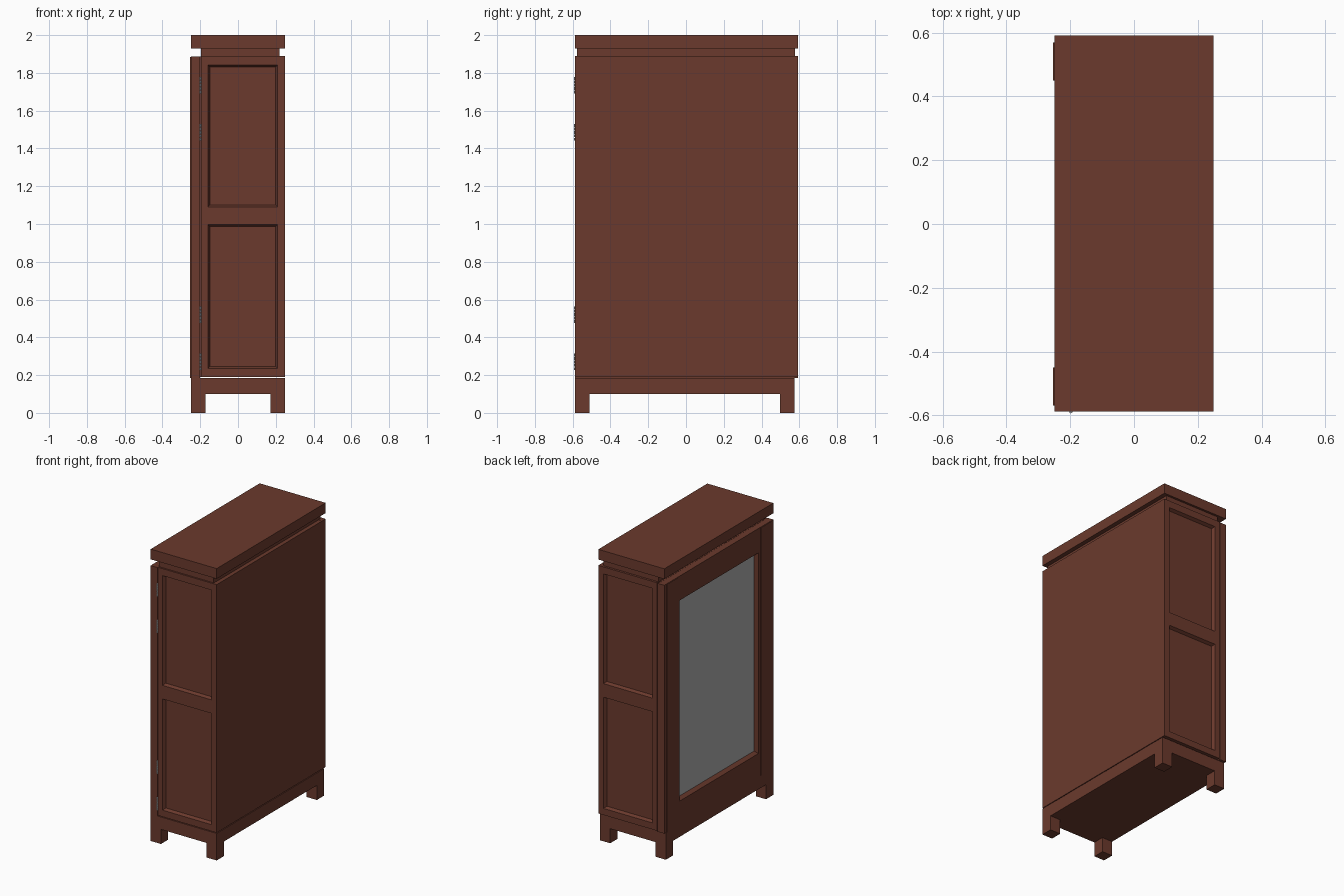
import bpy, bmesh
from mathutils import Vector

if "Cube" in bpy.data.objects:
    bpy.data.objects.remove(bpy.data.objects["Cube"])


def material(name, rgb):
    m = bpy.data.materials.new(name)
    m.diffuse_color = (*rgb, 1)
    m.use_nodes = True
    m.node_tree.nodes["Principled BSDF"].inputs["Base Color"].default_value = m.diffuse_color
    return m


WOOD = material("reddish_brown_wood", (0.147, 0.042, 0.026))
GREY = material("grey_glass_and_metal", (0.41, 0.41, 0.41))


def finish(name, bm, mats):
    bmesh.ops.recalc_face_normals(bm, faces=bm.faces)
    me = bpy.data.meshes.new(name)
    bm.to_mesh(me)
    bm.free()
    for m in mats:
        me.materials.append(m)
    ob = bpy.data.objects.new(name, me)
    bpy.context.collection.objects.link(ob)
    return ob


def box(name, x0, x1, y0, y1, z0, z1, mat=WOOD):
    bm = bmesh.new()
    bmesh.ops.create_cube(bm, size=1)
    for v in bm.verts:
        v.co = ((x0 + x1) / 2 + v.co.x * (x1 - x0),
                (y0 + y1) / 2 + v.co.y * (y1 - y0),
                (z0 + z1) / 2 + v.co.z * (z1 - z0))
    return finish(name, bm, [mat])


def panelled_door(name, place, normal, us, vs, openings, rim, depth, thick, glazed=False):
    """Flat slab whose chosen grid cells are sunk with a bevelled rim."""
    bm = bmesh.new()
    grid = [[bm.verts.new(place(u, v)) for u in us] for v in vs]
    n = Vector(normal)
    sunk = []
    for j in range(len(vs) - 1):
        for i in range(len(us) - 1):
            f = bm.faces.new((grid[j][i], grid[j][i + 1], grid[j + 1][i + 1], grid[j + 1][i]))
            f.normal_update()
            if f.normal.dot(n) < 0:
                f.normal_flip()
            if (i, j) in openings:
                sunk.append(f)
    # slab edges
    rim_edges = [e for e in bm.edges if e.is_boundary]
    ext = bmesh.ops.extrude_edge_only(bm, edges=rim_edges)["geom"]
    for v in ext:
        if isinstance(v, bmesh.types.BMVert):
            v.co -= n * thick
    # bevelled recesses
    bmesh.ops.inset_individual(bm, faces=sunk, thickness=rim, depth=0)
    for f in sunk:
        for v in f.verts:
            v.co -= n * depth
        if glazed:
            f.material_index = 1
    # back of the slab
    bmesh.ops.contextual_create(bm, geom=[e for e in bm.edges if e.is_boundary])
    return finish(name, bm, [WOOD, GREY])


Y0, Y1 = -0.588, 0.592

# base with four feet
box("base_plinth", -0.25, 0.25, Y0, 0.575, 0.10, 0.185)
for xn, xa in (("front", -0.25), ("back", 0.172)):
    for yn, ya in (("left", Y0), ("right", 0.497)):
        box(f"{xn}_{yn}_foot", xa, xa + 0.078, ya, ya + 0.078, 0, 0.10)

# carcass, back board, neck and top slab
box("carcass", -0.205, 0.24, -0.555, 0.56, 0.19, 1.888)
box("back_board", 0.235, 0.25, Y0, Y1, 0.19, 1.89)
box("neck_moulding", -0.195, 0.22, -0.577, 0.577, 1.88, 1.935)
box("top_slab", -0.25, 0.25, Y0, Y1, 1.93, 2.0)

# corner posts with a slightly raised facing board
for n, ya, yb, fa, fb in (("left", Y0, -0.45, -0.57, -0.45), ("right", 0.45, Y1, 0.45, 0.57)):
    box(f"{n}_corner_post", -0.25, -0.2, ya, yb, 0.185, 1.887)
    box(f"{n}_facing_board", -0.254, -0.24, fa, fb, 0.185, 1.885)

# two side doors, each with two sunken panels
us = (-0.196, -0.16, 0.21, 0.25)
vs = (0.19, 0.235, 0.997, 1.09, 1.842, 1.89)
for n, y, s in (("left", Y0, -1), ("right", Y1, 1)):
    panelled_door(f"{n}_side_door", lambda u, v: (u, y, v), (0, s, 0), us, vs,
                  {(1, 1), (1, 3)}, 0.015, 0.02, 0.035)

# glazed front door
panelled_door("glazed_front_door", lambda u, v: (-0.25, u, v), (-1, 0, 0),
              (-0.45, -0.428, 0.428, 0.45), (0.185, 0.345, 1.72, 1.887),
              {(1, 1)}, 0.025, 0.022, 0.045, glazed=True)

# hinges on the left side door, each made of short knuckles
for k, z in enumerate((0.27, 0.52, 1.485, 1.735)):
    for i in range(5):
        bpy.ops.mesh.primitive_cylinder_add(vertices=10, radius=0.005, depth=0.015,
                                            location=(-0.198, -0.589, z + (i - 2) * 0.018))
        ob = bpy.context.object
        ob.name = f"hinge_{k + 1}_knuckle_{i + 1}"
        ob.data.materials.append(GREY)
        bpy.ops.object.shade_smooth_by_angle()
